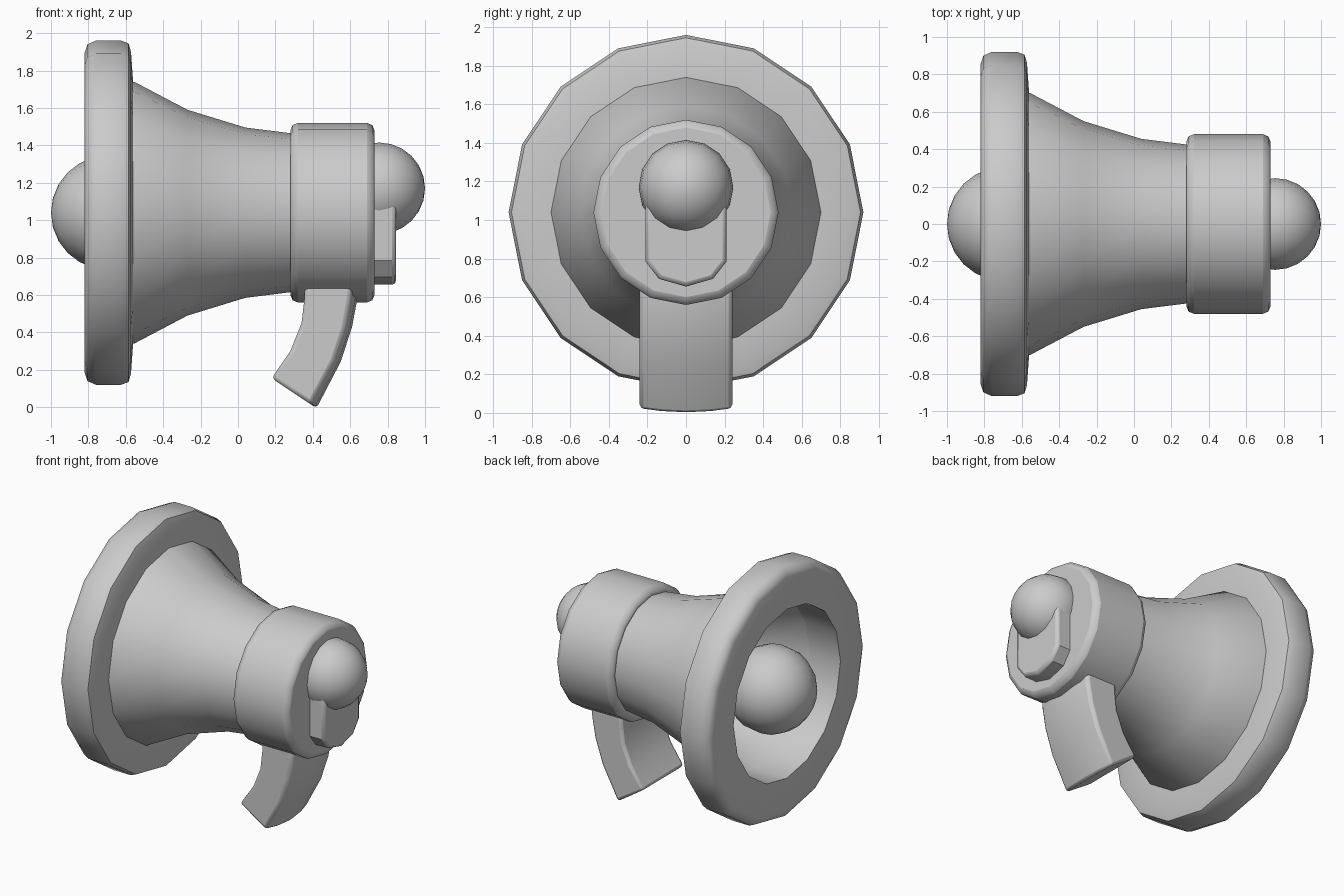
import bpy, bmesh, math
from mathutils import Matrix

if "Cube" in bpy.data.objects:
    bpy.data.objects.remove(bpy.data.objects["Cube"])

AXIS_Z = 1.04   # height of the horn's axis


def finish(name, bm, bevel=0, segments=2, smooth=35):
    bmesh.ops.remove_doubles(bm, verts=bm.verts, dist=0.0005)
    bmesh.ops.recalc_face_normals(bm, faces=bm.faces)
    me = bpy.data.meshes.new(name)
    bm.to_mesh(me)
    bm.free()
    ob = bpy.data.objects.new(name, me)
    bpy.context.collection.objects.link(ob)
    if bevel:
        mod = ob.modifiers.new("bevel", 'BEVEL')
        mod.width, mod.segments = bevel, segments
        mod.limit_method, mod.angle_limit = 'ANGLE', math.radians(50)
    bpy.ops.object.select_all(action='DESELECT')
    ob.select_set(True)
    bpy.context.view_layer.objects.active = ob
    bpy.ops.object.shade_smooth_by_angle(angle=math.radians(smooth))
    return ob


def loft(bm, rings, caps=False, closed=False):
    vs = [[bm.verts.new(p) for p in ring] for ring in rings]
    n = len(vs[0])
    pairs = list(zip(vs, vs[1:] + vs[:1])) if closed else list(zip(vs, vs[1:]))
    for a, b in pairs:
        for i in range(n):
            j = (i + 1) % n
            bm.faces.new((a[i], a[j], b[j], b[i]))
    if caps:
        bm.faces.new(vs[0])
        bm.faces.new(vs[-1])


def lathe(name, profile, closed=False, caps=False, n=16, **kw):
    """Revolve (x, radius) points around the horn axis."""
    bm = bmesh.new()
    angles = [2 * math.pi * i / n for i in range(n)]
    loft(bm, [[(x, r * math.sin(a), AXIS_Z + r * math.cos(a)) for a in angles]
              for x, r in profile], caps, closed)
    return finish(name, bm, **kw)


def ball(name, x, z, r):
    bm = bmesh.new()
    bmesh.ops.create_uvsphere(bm, u_segments=16, v_segments=12, radius=r)
    bm.transform(Matrix.Translation((x, 0, z)) @ Matrix.Rotation(math.pi / 2, 4, 'Y'))
    return finish(name, bm, smooth=60)


# Thick rounded rim around the mouth
lathe("rim", [(-0.82, 0.62), (-0.82, 0.855), (-0.805, 0.9), (-0.76, 0.92),
              (-0.625, 0.92), (-0.585, 0.905), (-0.572, 0.86), (-0.56, 0.69),
              (-0.56, 0.62)], closed=True, smooth=50)

# Flared bell, outside and inside wall
lathe("bell", [(-0.57, 0.70), (-0.555, 0.70), (-0.27, 0.55), (0.04, 0.455),
               (0.32, 0.42), (0.32, 0.36), (0.04, 0.40), (-0.27, 0.49),
               (-0.57, 0.62)], closed=True, smooth=45)

# Collar at the back of the bell
lathe("collar", [(0.28, 0.48), (0.73, 0.48)], caps=True, bevel=0.04)

# Ball in the mouth and the slim stem holding it
ball("mouth_ball", -0.695, AXIS_Z, 0.305)
lathe("ball_stem", [(-0.6, 0.1), (0.3, 0.1)], caps=True, n=12)

# Back knob
ball("back_knob", 0.755, 1.17, 0.245)

# Plate under the knob, with a faceted round bottom
half = [(0.21, 1.2), (0.21, 0.785), (0.14, 0.695), (0, 0.655)]
outline = half + [(-y, z) for y, z in reversed(half[:-1])]
bm = bmesh.new()
loft(bm, [[(x, y, z) for y, z in outline] for x in (0.70, 0.845)], caps=True)
finish("back_plate", bm, bevel=0.022)

# Curved grip: inner and outer edge per station, back face slightly bowed
stations = [((0.36, 0.70), (0.645, 0.70)), ((0.355, 0.58), (0.638, 0.58)),
            ((0.34, 0.45), (0.61, 0.43)), ((0.28, 0.30), (0.55, 0.245)),
            ((0.18, 0.155), (0.42, -0.005))]
bow = [(-0.24, 0.87), (-0.13, 0.96), (0, 1), (0.13, 0.96), (0.24, 0.87)]
rings = []
for (xi, zi), (xo, zo) in stations:
    ring = [(xi + (xo - xi) * t, y, zi + (zo - zi) * t) for y, t in bow]
    rings.append(ring + [(xi, 0.24, zi), (xi, -0.24, zi)])
bm = bmesh.new()
loft(bm, rings, caps=True)
finish("grip", bm, bevel=0.02)
